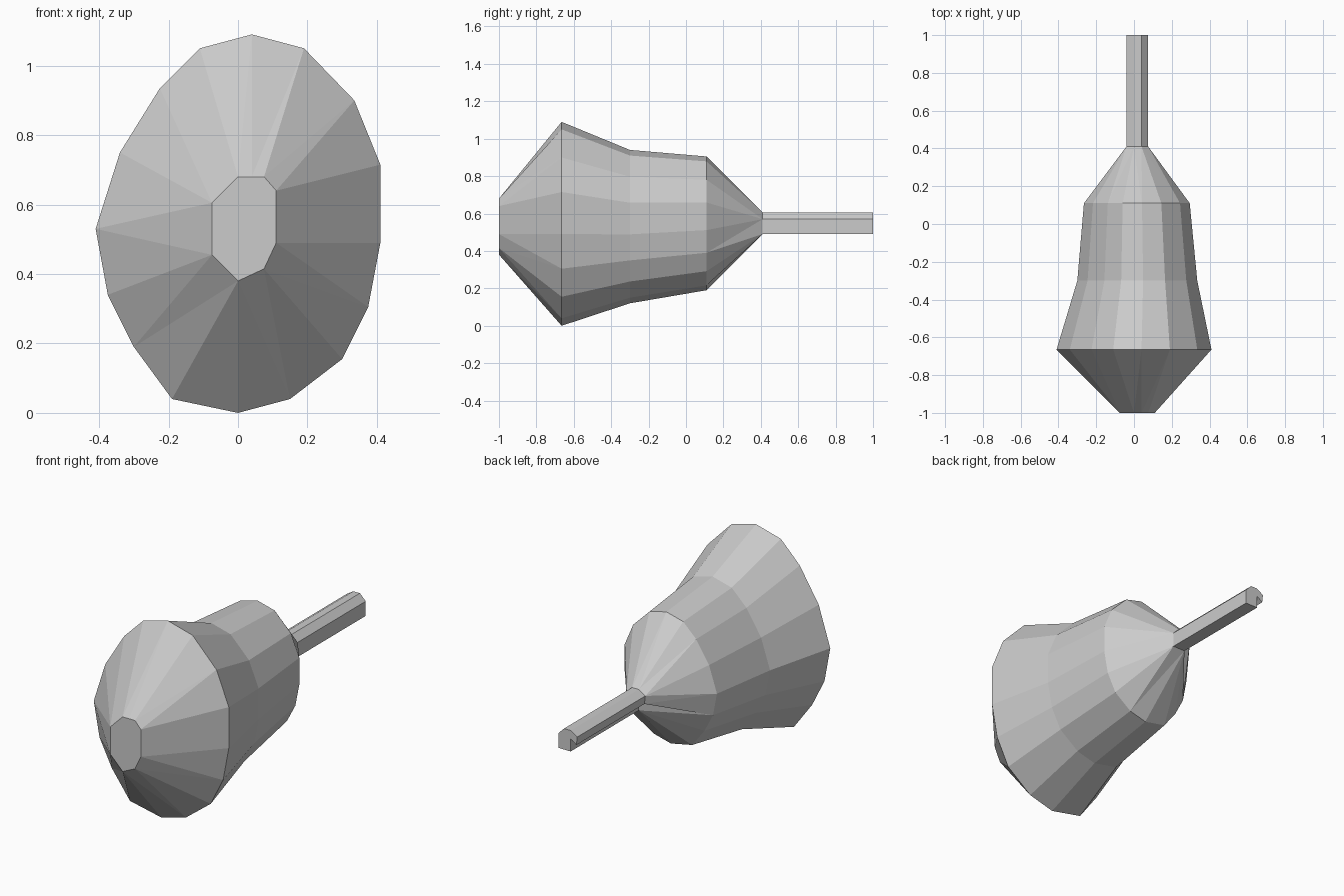
import bpy, bmesh
from mathutils import Vector

if "Cube" in bpy.data.objects:
    bpy.data.objects.remove(bpy.data.objects["Cube"])

# Cross-sections as (x, z), clockwise from the top
WIDE = [(.04, 1.09), (.19, 1.05), (.335, .90), (.41, .715), (.41, .49), (.375, .305),
        (.30, .155), (.15, .04), (0, .0), (-.19, .04), (-.30, .19), (-.375, .34),
        (-.41, .53), (-.34, .75), (-.225, .935), (-.11, 1.05)]
NOSE = [(.04, .68), (.075, .68), (.11, .64), (.11, .49), (.075, .415), (0, .38),
        (-.075, .455), (-.075, .605), (0, .68)]
STEM = [(.04, .605), (.075, .57), (.075, .49), (0, .49), (0, .56), (-.035, .535),
        (-.04, .58), (0, .605)]


def bounds(ring):
    xs, zs = zip(*ring)
    return min(xs), max(xs), min(zs), max(zs)


def unit(ring):
    x0, x1, z0, z1 = bounds(ring)
    return [Vector(((x - x0) / (x1 - x0), (z - z0) / (z1 - z0))) for x, z in ring]


def fit(ring, x0, x1, z0, z1):
    return [(x0 + u.x * (x1 - x0), z0 + u.y * (z1 - z0)) for u in unit(ring)]


def bridge(bm, va, vb, ra, rb):
    na, nb = len(ra), len(rb)
    if na == nb:
        for i in range(na):
            k = (i + 1) % na
            bm.faces.new((va[i], va[k], vb[k], vb[i]))
        return
    # unequal counts: always take the shorter diagonal
    ua, ub = unit(ra), unit(rb)
    i = j = 0
    while i < na or j < nb:
        a, b, an, bn = i % na, j % nb, (i + 1) % na, (j + 1) % nb
        if j == nb or (i < na and (ua[an] - ub[b]).length <= (ua[a] - ub[bn]).length):
            bm.faces.new((va[a], va[an], vb[b]))
            i += 1
        else:
            bm.faces.new((va[a], vb[bn], vb[b]))
            j += 1


def loft(name, sections, cap_start, cap_end):
    bm = bmesh.new()
    rows = [[bm.verts.new((x, y, z)) for x, z in ring] for y, ring in sections]
    for k in range(len(rows) - 1):
        bridge(bm, rows[k], rows[k + 1], sections[k][1], sections[k + 1][1])
    if cap_start:
        bm.faces.new(rows[0])
    if cap_end:
        bm.faces.new(rows[-1])
    bmesh.ops.recalc_face_normals(bm, faces=bm.faces)
    mesh = bpy.data.meshes.new(name)
    bm.to_mesh(mesh)
    bm.free()
    obj = bpy.data.objects.new(name, mesh)
    bpy.context.collection.objects.link(obj)


# Bulbous body, from flat nose to the narrow neck
loft("body", [(-1, NOSE), (-.665, WIDE),
              (-.3, fit(WIDE, -.30, .335, .12, .94)),
              (.11, fit(WIDE, -.265, .295, .19, .905)),
              (.41, STEM)], True, True)

# Grooved stem at the back
loft("stem", [(.41, STEM), (1, STEM)], False, True)
